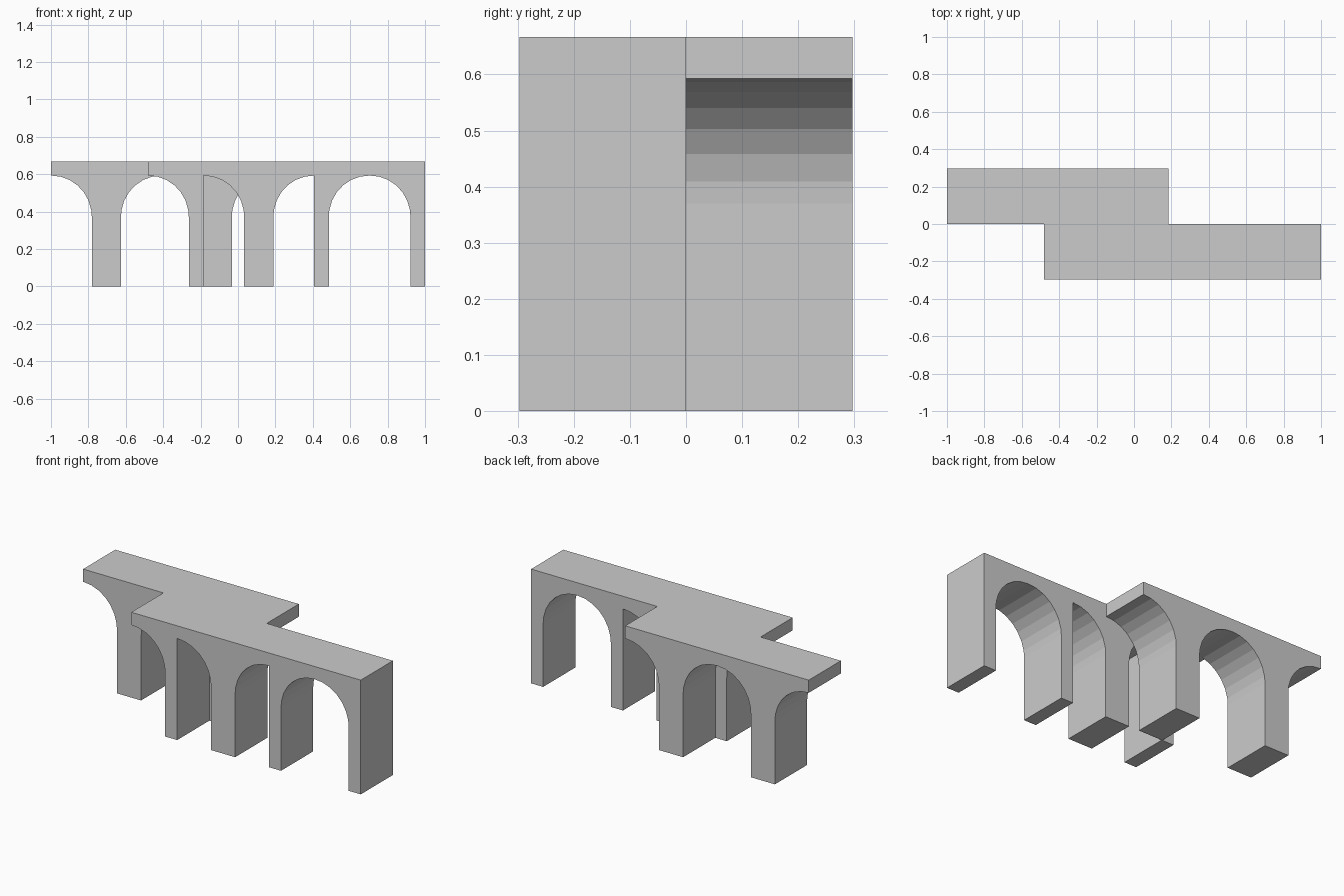
import bpy, bmesh
from math import sin, cos, radians

if "Cube" in bpy.data.objects:
    bpy.data.objects.remove(bpy.data.objects["Cube"])

U = 1 / 27             # building module
TOP, CROWN, SPRING, DEPTH = 18 * U, 16 * U, 10 * U, 8 * U
TILE = 16 * U          # width of one arch bay
HALF = TILE / 2
SPAN = 0.2185          # half width of an arch opening
PIER = HALF - SPAN     # half width of a pier


def half_arch(x, side):
    """Intrados points from springing up to crown; x is the crown position."""
    pts = [(x + side * SPAN, SPRING)]
    for k in range(7):
        a = radians(10 + 80 * k / 6)
        pts.append((x + side * SPAN * cos(a) ** 0.98 if k < 6 else x,
                    SPRING + (CROWN - SPRING) * sin(a)))
    return pts


def rising(x0):
    """Half bay with the pier on the left and the crown on the right."""
    return [(x0, 0), (x0 + PIER, 0)] + half_arch(x0 + HALF, -1)


def falling(x0):
    """Half bay with the crown on the left and the pier on the right."""
    return half_arch(x0, 1)[::-1] + [(x0 + HALF - PIER, 0), (x0 + HALF, 0)]


def arcade(name, x0, halves, y0, y1):
    """Extrude a run of half bays ('F' falling, 'R' rising) under a flat deck."""
    outline = []
    for i, h in enumerate(halves):
        for p in (falling if h == "F" else rising)(x0 + i * HALF):
            if not outline or abs(p[0] - outline[-1][0]) + abs(p[1] - outline[-1][1]) > 1e-5:
                outline.append(p)
    outline += [(x0 + len(halves) * HALF, TOP), (x0, TOP)]
    bm = bmesh.new()
    face = bm.faces.new([bm.verts.new((x, y0, z)) for x, z in outline])
    ext = bmesh.ops.extrude_face_region(bm, geom=[face], use_keep_orig=True)
    moved = [v for v in ext["geom"] if isinstance(v, bmesh.types.BMVert)]
    bmesh.ops.translate(bm, verts=moved, vec=(0, y1 - y0, 0))
    bmesh.ops.recalc_face_normals(bm, faces=bm.faces)
    # Merge collinear points so the piers and deck stay clean
    bmesh.ops.dissolve_limit(bm, angle_limit=radians(0.5), verts=bm.verts, edges=bm.edges)
    mesh = bpy.data.meshes.new(name)
    bm.to_mesh(mesh)
    bm.free()
    obj = bpy.data.objects.new(name, mesh)
    bpy.context.collection.objects.link(obj)
    return obj


# Rear row: two bays of central piers with open half arches at both ends
arcade("rear_arcade", -1, "FRFR", 0, DEPTH)

# Front row: half bay, a central-pier bay between abutting straight jambs, full arch
arcade("front_arcade", 1 - 2.5 * TILE, "FFRRF", -DEPTH, 0)
